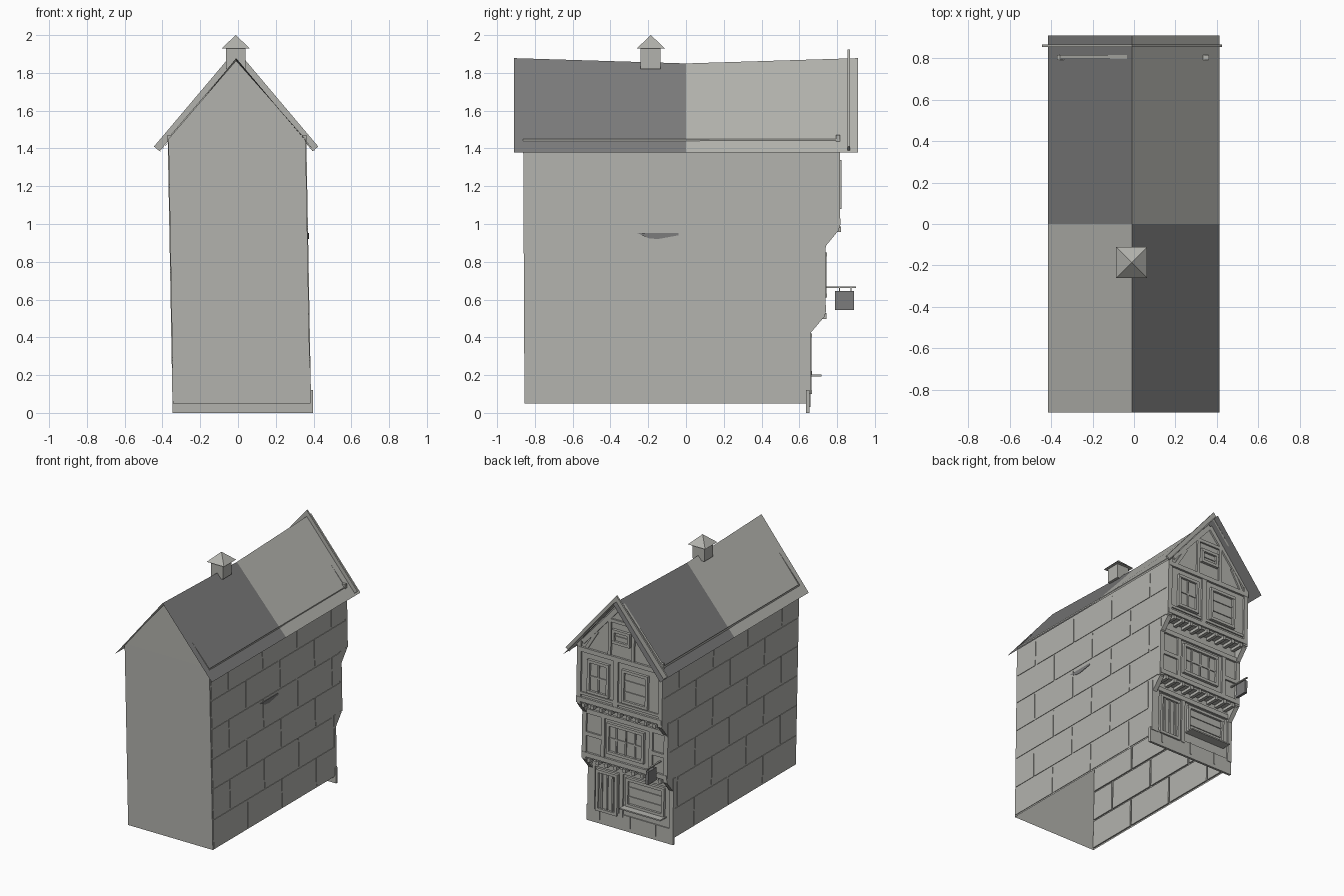
import bpy, bmesh, math

if "Cube" in bpy.data.objects:
    bpy.data.objects.remove(bpy.data.objects["Cube"])

# ---------- materials ----------
def material(name, rgb):
    m = bpy.data.materials.new(name)
    m.diffuse_color = (*rgb, 1)
    m.use_nodes = True
    m.node_tree.nodes["Principled BSDF"].inputs["Base Color"].default_value = m.diffuse_color
    return m

STONE = material("warm_grey", (0.45, 0.45, 0.42))
DARK = material("dark_grey", (0.20, 0.20, 0.20))

# ---------- helpers ----------
def lean(z):
    return -0.018 * (z - 0.05)          # the whole house leans slightly to -x

def finish(name, bm, mats=(STONE,), fix=True):
    if fix:
        bmesh.ops.recalc_face_normals(bm, faces=bm.faces)
    me = bpy.data.meshes.new(name)
    bm.to_mesh(me)
    bm.free()
    for m in mats:
        me.materials.append(m)
    ob = bpy.data.objects.new(name, me)
    bpy.context.collection.objects.link(ob)
    return ob

def prism(bm, pts, a, b, axis="y", leaning=True):
    """Extrude a 2D outline: (x, z) along y, or (y, z) along x."""
    rings = []
    for d in (a, b):
        ring = []
        for u, z in pts:
            x, y = (u, d) if axis == "y" else (d, u)
            ring.append(bm.verts.new((x + (lean(z) if leaning else 0), y, z)))
        rings.append(ring)
    n = len(pts)
    bm.faces.new(rings[0])
    bm.faces.new(rings[1][::-1])
    for i in range(n):
        j = (i + 1) % n
        bm.faces.new((rings[0][i], rings[0][j], rings[1][j], rings[1][i]))

def box(bm, x0, x1, y0, y1, z0, z1, leaning=True):
    prism(bm, [(x0, z0), (x1, z0), (x1, z1), (x0, z1)], y0, y1, "y", leaning)

def bar(bm, p, q, w, y0, y1):
    """Straight timber between two facade points."""
    dx, dz = q[0] - p[0], q[1] - p[1]
    l = math.hypot(dx, dz)
    nx, nz = -dz / l * w / 2, dx / l * w / 2
    prism(bm, [(p[0] - nx, p[1] - nz), (q[0] - nx, q[1] - nz),
               (q[0] + nx, q[1] + nz), (p[0] + nx, p[1] + nz)], y0, y1)

XL, XR = -0.343, 0.383                  # side walls at the base
Y1, Y2, Y3 = 0.645, 0.725, 0.803        # street walls of the three storeys
J1, J2, EAVE = 0.52, 0.98, 1.45         # jetty and eave heights
APEX = (-0.01, 1.865)

# ---------- wall shell, open underneath ----------
bm = bmesh.new()
profile = [(-0.855, 0.05), (-0.862, EAVE), (Y3, EAVE), (Y3, J2), (Y2, J2),
           (Y2, J1), (Y1, J1), (Y1, 0.05)]
L = [bm.verts.new((XL + lean(z), y, z)) for y, z in profile]
R = [bm.verts.new((XR + lean(z), y, z)) for y, z in profile]
bm.faces.new(L)
bm.faces.new(R[::-1])
for i in range(len(profile) - 1):
    if i != 1:                          # attic stays open
        bm.faces.new((L[i], L[i + 1], R[i + 1], R[i]))
for i in (1, 2):                        # gables
    top = bm.verts.new((APEX[0], profile[i][0], APEX[1]))
    bm.faces.new((L[i], R[i], top))
finish("walls", bm)

# ---------- staggered stone blocks on both side walls ----------
bm = bmesh.new()
rows = [0.055, 0.285, J1, 0.75, J2, 1.2, 1.41]
gap = 0.007
for r in range(6):
    z0, z1 = rows[r] + gap, rows[r + 1] - gap
    end = (Y1, Y1, Y2, Y2, Y3, Y3)[r]
    y = -0.855 - (0.21 if r % 2 else 0)
    while y < end - 0.03:
        a, b = max(y, -0.855) + gap, min(y + 0.42, end) - gap
        if b - a > 0.03:
            box(bm, XL - 0.004, XL + 0.01, a, b, z0, z1)
            box(bm, XR - 0.01, XR + 0.004, a, b, z0, z1)
        y += 0.42
finish("side_stone_blocks", bm)

# small dark patch on the right wall
bm = bmesh.new()
prism(bm, [(-0.26, 0.953), (-0.20, 0.925), (-0.15, 0.92), (-0.04, 0.94), (-0.04, 0.953)],
      XR, XR + 0.008, "x")
finish("wall_patch", bm, (DARK,))

# ---------- roof: four sheets, sagging ridge, alternating tones ----------
bm = bmesh.new()
ys = (-0.91, 0.0, 0.91)
ridge = [bm.verts.new((-0.01, y, 1.85 if y == 0 else 1.878)) for y in ys]
for x in (-0.415, 0.412):
    eave = [bm.verts.new((x, y, 1.378)) for y in ys]
    for i in (0, 1):
        quad = (ridge[i], eave[i], eave[i + 1], ridge[i + 1])
        f = bm.faces.new(quad if x < 0 else quad[::-1])
        f.normal_update()
        if f.normal.z < 0:
            f.normal_flip()
        f.material_index = 1 if (x > 0) == (i == 0) else 0
finish("roof", bm, (STONE, DARK), fix=False)

# ---------- barge boards over the street gable ----------
bm = bmesh.new()
for s in (-1, 1):
    prism(bm, [(-0.01, 1.872), (-0.01 + s * 0.405, 1.385), (-0.01 + s * 0.435, 1.41),
               (-0.01, 1.925)], 0.855, 0.867, leaning=False)
finish("barge_boards", bm)

# ---------- chimney ----------
bm = bmesh.new()
box(bm, -0.063, 0.04, -0.24, -0.135, 1.82, 1.93, False)
finish("chimney", bm)
bm = bmesh.new()
base = [bm.verts.new(p) for p in ((-0.086, -0.26, 1.93), (0.062, -0.26, 1.93),
                                  (0.062, -0.112, 1.93), (-0.086, -0.112, 1.93))]
tip = bm.verts.new((-0.012, -0.186, 2.0))
bm.faces.new(base)
for i in range(4):
    bm.faces.new((base[i], base[(i + 1) % 4], tip))
finish("chimney_cap", bm)

# ---------- plinth along the street ----------
bm = bmesh.new()
box(bm, -0.347, 0.397, Y1 - 0.01, Y1 + 0.008, 0.0, 0.12, False)
for x in (-0.2, 0.02, 0.28):
    box(bm, x, x + 0.012, Y1, Y1 + 0.013, 0.03, 0.12, False)
finish("plinth", bm)

# ---------- street timber frame ----------
bm = bmesh.new()
D = 0.013
for y, z0, z1 in ((Y1, 0.1, J1), (Y2, J1, J2), (Y3, J2, 1.47)):
    for x0 in (XL - 0.004, XR - 0.031):                 # corner posts
        box(bm, x0, x0 + 0.035, y - 0.01, y + D, z0, z1)
for y, z in ((Y1, 0.44), (Y2, 0.535), (Y2, 0.875), (Y3, 0.995), (Y3, 1.385)):
    box(bm, XL, XR, y - 0.005, y + D + 0.003, z, z + 0.035)   # rails
for x in (0.1, 0.34):
    box(bm, x - 0.015, x + 0.015, Y1, Y1 + D, 0.1, 0.44)
for x in (-0.2, 0.21):
    box(bm, x - 0.015, x + 0.015, Y2, Y2 + D, 0.55, 0.89)
for x0, x1 in ((XL, -0.2), (0.21, XR)):
    box(bm, x0, x1, Y2, Y2 + D, 0.7, 0.73)
box(bm, 0.035, 0.075, Y3, Y3 + D, 1.02, 1.4)
box(bm, XL, XR, Y3, Y3 + D - 0.003, 1.05, 1.07)
for s in (-1, 1):                                       # gable timbers
    bar(bm, (0.012 + s * 0.33, 1.46), (0.012, 1.835), 0.035, Y3 - 0.005, Y3 + D)
    bar(bm, (0.012 + s * 0.10, 1.42), (0.012 + s * 0.10, 1.70), 0.025, Y3, Y3 + D)
    bar(bm, (0.012 + s * 0.30, 1.42), (0.012 + s * 0.21, 1.57), 0.025, Y3, Y3 + D - 0.002)
box(bm, -0.11, 0.135, Y3, Y3 + D, 1.68, 1.705)
finish("timber_frame", bm)

# ---------- jetty joists and corner brackets ----------
bm = bmesh.new()
for y0, y1, z in ((Y1, Y2, J1), (Y2, Y3, J2)):
    for i in range(9):
        x = XL + 0.045 + i * (XR - XL - 0.115) / 8
        box(bm, x, x + 0.025, y0 - 0.005, y1 + 0.018, z - 0.022, z + 0.008)
    for x0 in (XL, XR - 0.035):
        prism(bm, [(y0, z - 0.1), (y0 + 0.012, z - 0.1), (y1 + 0.008, z - 0.01),
                   (y1 + 0.008, z + 0.01), (y0, z + 0.01)], x0, x0 + 0.035, "x")
finish("joists_and_brackets", bm)

# ---------- windows and door ----------
def window(name, x0, x1, z0, z1, y, cols, rows):
    bm = bmesh.new()
    w = 0.022
    box(bm, x0, x1, y, y + 0.004, z0, z1)                # pane
    for a, b in ((x0, x0 + w), (x1 - w, x1)):
        box(bm, a, b, y, y + 0.02, z0, z1)
    for a, b in ((z0, z0 + w), (z1 - w, z1)):
        box(bm, x0, x1, y, y + 0.021, a, b)
    for i in range(1, cols):
        x = x0 + (x1 - x0) * i / cols
        box(bm, x - 0.006, x + 0.006, y, y + 0.012, z0, z1)
    for i in range(1, rows):
        z = z0 + (z1 - z0) * i / rows
        box(bm, x0, x1, y, y + 0.011, z - 0.006, z + 0.006)
    finish(name, bm)

window("shop_window", -0.27, 0.06, 0.2, 0.42, Y1, 1, 3)
window("middle_window", -0.145, 0.175, 0.61, 0.85, Y2, 4, 2)
window("upper_window_left", -0.225, 0.0, 1.08, 1.34, Y3, 1, 3)
window("upper_window_right", 0.11, 0.295, 1.08, 1.34, Y3, 2, 2)
window("attic_window", -0.065, 0.09, 1.52, 1.63, Y3, 1, 2)
window("door", 0.13, 0.315, 0.1, 0.42, Y1, 4, 1)

bm = bmesh.new()
box(bm, -0.28, 0.07, Y1, 0.718, 0.192, 0.202)
finish("shop_counter", bm)

# ---------- hanging sign ----------
bm = bmesh.new()
box(bm, -0.285, -0.273, Y2, 0.9, 0.66, 0.668)
for y in (0.81, 0.87):
    box(bm, -0.282, -0.276, y, y + 0.006, 0.64, 0.665)
finish("sign_arm", bm)
bm = bmesh.new()
box(bm, -0.29, -0.268, 0.79, 0.89, 0.545, 0.645)
finish("sign_board", bm, (DARK,))
